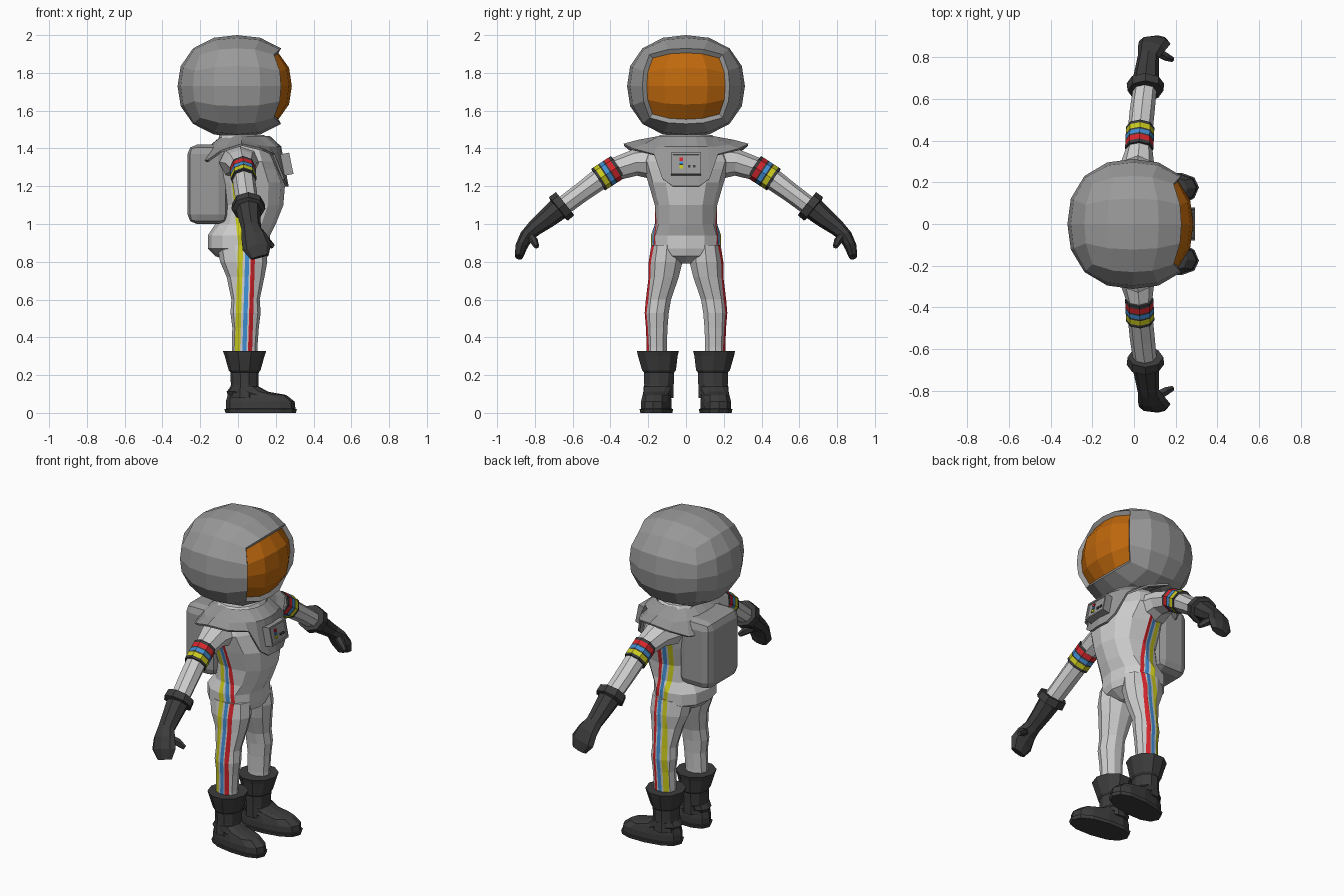
import bpy, bmesh, math
from mathutils import Vector, Matrix

cube = bpy.data.objects.get("Cube")
if cube:
    bpy.data.objects.remove(cube, do_unlink=True)


def material(name, rgb):
    m = bpy.data.materials.new(name)
    m.use_nodes = True
    m.diffuse_color = (*rgb, 1)
    m.node_tree.nodes["Principled BSDF"].inputs["Base Color"].default_value = (*rgb, 1)
    return m


suit = material("suit white", (0.60, 0.60, 0.60))
shell = material("shell gray", (0.32, 0.32, 0.32))
black = material("rubber black", (0.045, 0.045, 0.045))
amber = material("visor amber", (0.52, 0.14, 0.004))
red = material("stripe red", (0.68, 0.018, 0.025))
blue = material("stripe blue", (0.05, 0.27, 0.66))
yellow = material("stripe yellow", (0.58, 0.58, 0.012))


def finish(bm, name, mats):
    bmesh.ops.recalc_face_normals(bm, faces=bm.faces)
    me = bpy.data.meshes.new(name)
    bm.to_mesh(me)
    bm.free()
    for m in mats:
        me.materials.append(m)
    ob = bpy.data.objects.new(name, me)
    bpy.context.collection.objects.link(ob)
    return ob


def spow(v, e):
    return math.copysign(abs(v) ** e, v)


def loft(rings, sides, side=1, power=2.0, upright=False, ref=(1, 0, 0)):
    """Skin rounded rings (x, y, z, radius_u, radius_v) along their path."""
    bm = bmesh.new()
    centres = [Vector((r[0], r[1] * side, r[2])) for r in rings]
    loops = []
    for i, r in enumerate(rings):
        t = centres[min(i + 1, len(rings) - 1)] - centres[max(i - 1, 0)]
        t = Vector((0, 0, 1)) if upright else t.normalized()
        u = Vector(ref)
        u = (u - t * u.dot(t)).normalized()
        v = t.cross(u)
        loop = []
        for k in range(sides):
            a = math.tau * k / sides
            loop.append(bm.verts.new(centres[i] + u * r[3] * spow(math.cos(a), 2 / power)
                                     + v * r[4] * spow(math.sin(a), 2 / power)))
        loops.append(loop)
    for i, (a, b) in enumerate(zip(loops, loops[1:])):
        for k in range(sides):
            n = (k + 1) % sides
            f = bm.faces.new((a[k], a[n], b[n], b[k]))
            f.material_index = i
    for cap in (loops[0], loops[-1]):
        bm.faces.new(cap)
    return bm


def plain(bm):
    for f in bm.faces:
        f.material_index = 0
    return bm


STRIPES = [(0.0, 0.028), (0.04, 0.062), (0.07, 0.092)]


def add_stripes(bm, slope, top, out):
    """Cut three side stripes and colour the outward faces between the cuts."""
    plain(bm)
    for s in (e for pair in STRIPES for e in pair):
        bmesh.ops.bisect_plane(bm, geom=bm.verts[:] + bm.edges[:] + bm.faces[:],
                               plane_co=(s, 0, 0.9), plane_no=(1, 0, -slope))
    bmesh.ops.bisect_plane(bm, geom=bm.verts[:] + bm.edges[:] + bm.faces[:],
                           plane_co=(0, 0, top), plane_no=(0, 0, 1))
    bmesh.ops.recalc_face_normals(bm, faces=bm.faces)
    for f in bm.faces:
        c = f.calc_center_median()
        x = c.x - slope * (c.z - 0.9)
        if c.z < top and out(f.normal.y) > 0.4:
            for i, (lo, hi) in enumerate(STRIPES):
                if lo < x < hi:
                    f.material_index = i + 1


stripe_mats = [suit, yellow, blue, red]

# Torso and pelvis
torso = loft([(0.04, 0, 0.79, 0.05, 0.03), (0.02, 0, 0.83, 0.14, 0.13),
              (0.005, 0, 0.87, 0.165, 0.185), (0.005, 0, 0.94, 0.165, 0.185),
              (0.04, 0, 1.0, 0.16, 0.165), (0.065, 0, 1.1, 0.175, 0.165),
              (0.06, 0, 1.22, 0.19, 0.2), (0.04, 0, 1.33, 0.165, 0.235),
              (0.03, 0, 1.41, 0.14, 0.2), (0.02, 0, 1.47, 0.12, 0.14)],
             12, power=2.2, upright=True)
add_stripes(torso, -0.1, 1.29, abs)
finish(torso, "torso", stripe_mats)

# Helmet: rounded cube whose +x side is the sunken visor
bm = bmesh.new()
bmesh.ops.create_cube(bm, size=2)
bmesh.ops.subdivide_edges(bm, edges=bm.edges[:], cuts=3, use_grid_fill=True)
front = [f for f in bm.faces if f.calc_center_median().x > 0.99]
for v in bm.verts:
    d = Vector([math.tan(c * math.pi / 4) for c in v.co])
    d /= sum(abs(c) ** 2.3 for c in d) ** (1 / 2.3)
    v.co = Vector((d.x * 0.315 - 0.005, d.y * 0.312, d.z * 0.27 + 1.73))
bmesh.ops.recalc_face_normals(bm, faces=bm.faces)
bmesh.ops.inset_region(bm, faces=front, thickness=0.012, depth=-0.025)
for f in front:
    f.material_index = 1
finish(bm, "helmet", [shell, amber])

# Shoulder yoke: neck ring draped to a hem with a front bib and side wings
half = [(0.268, 0, 1.2), (0.262, 0.07, 1.2), (0.245, 0.125, 1.24), (0.195, 0.17, 1.37),
        (0.13, 0.28, 1.4), (0.02, 0.33, 1.425), (-0.09, 0.29, 1.39),
        (-0.16, 0.2, 1.34), (-0.2, 0.1, 1.33), (-0.2, 0, 1.34)]
hem = half + [(x, -y, z) for x, y, z in half[-2:0:-1]]
bm = bmesh.new()
rows = [[], [], []]
for k, p in enumerate(hem):
    a = math.tau * k / len(hem)
    h = Vector(p)
    n = Vector((0.04 + 0.13 * math.cos(a), 0.15 * math.sin(a), 1.465))
    m = n.lerp(h, 0.6)
    m.z = max(h.z + 0.02, 1.41)
    for row, co in zip(rows, (n, m, h)):
        row.append(bm.verts.new(co))
for a, b in zip(rows, rows[1:]):
    for k in range(len(hem)):
        n = (k + 1) % len(hem)
        bm.faces.new((a[k], b[k], b[n], a[n]))
yoke = finish(bm, "shoulder_yoke", [shell])
mod = yoke.modifiers.new("thickness", "SOLIDIFY")
mod.thickness = 0.012


def box(name, size, matrix, mat, bevel=0.0, segments=1):
    bm = bmesh.new()
    bmesh.ops.create_cube(bm, size=1, matrix=Matrix.Diagonal((*size, 1)))
    if bevel:
        bmesh.ops.bevel(bm, geom=bm.edges[:], offset=bevel, segments=segments,
                        affect="EDGES", profile=0.5)
    bm.transform(matrix)
    return finish(bm, name, [mat])


# Backpack
box("backpack", (0.215, 0.32, 0.42), Matrix.Translation((-0.16, 0, 1.21)), shell, 0.05, 2)

# Chest control box with sunken panel, lights and buttons
place = Matrix.Translation((0.25, 0, 1.315)) @ Matrix.Rotation(-0.2, 4, "Y")
bm = bmesh.new()
bmesh.ops.create_cube(bm, size=1, matrix=Matrix.Diagonal((0.066, 0.16, 0.115, 1)))
panel = [f for f in bm.faces if f.normal.x > 0.9]
bmesh.ops.inset_region(bm, faces=panel, thickness=0.014, depth=0)
bmesh.ops.inset_region(bm, faces=panel, thickness=0.003, depth=-0.006)
bm.transform(place)
finish(bm, "chest_box", [shell])
for name, y, z, w, h, mat in [("red_light", -0.025, 0.022, 0.018, 0.018, red),
                              ("blue_light", -0.025, 0.002, 0.018, 0.014, blue),
                              ("yellow_light", -0.025, -0.018, 0.018, 0.018, yellow),
                              ("inner_button", 0.018, -0.016, 0.014, 0.014, black),
                              ("outer_button", 0.044, -0.016, 0.014, 0.014, black)]:
    box(name, (0.008, w, h), place @ Matrix.Translation((0.029, y, z)), mat)

for side, label in ((1, "left"), (-1, "right")):
    # Leg with side stripes
    leg = loft([(0.035, 0.155, 0.28, 0.068, 0.056), (0.035, 0.155, 0.35, 0.068, 0.056),
                (0.04, 0.155, 0.45, 0.07, 0.06), (0.04, 0.155, 0.53, 0.08, 0.067),
                (0.04, 0.146, 0.6, 0.075, 0.07), (0.04, 0.118, 0.72, 0.1, 0.084),
                (0.03, 0.108, 0.8, 0.125, 0.094), (0.02, 0.1, 0.89, 0.13, 0.088)],
               10, side, upright=True)
    add_stripes(leg, 0.03, 0.95, lambda ny: ny * side)
    finish(leg, label + "_leg", stripe_mats)

    # Boot shaft with flared cuff
    shaft = loft([(0.035, 0.147, 0.08, 0.08, 0.085), (0.035, 0.143, 0.15, 0.073, 0.082),
                  (0.035, 0.142, 0.215, 0.075, 0.084), (0.035, 0.143, 0.225, 0.084, 0.094),
                  (0.035, 0.149, 0.3, 0.105, 0.11), (0.035, 0.149, 0.328, 0.115, 0.117)],
                 10, side, upright=True)
    finish(plain(shaft), label + "_boot_shaft", [black])

    # Foot, turned slightly outward
    foot = loft([(0.12, 0.15, 0, 0.186, 0.084), (0.12, 0.15, 0.02, 0.192, 0.088),
                 (0.12, 0.15, 0.022, 0.184, 0.08), (0.118, 0.15, 0.06, 0.182, 0.08),
                 (0.1, 0.15, 0.095, 0.155, 0.074), (0.05, 0.15, 0.112, 0.11, 0.076),
                 (0.035, 0.147, 0.14, 0.074, 0.08)], 12, side, 2.4, True)
    for v in foot.verts:
        v.co.y += side * 0.1 * (v.co.x - 0.05)
    finish(plain(foot), label + "_foot", [black])

    # Arm
    arm = loft([(0.01, 0.17, 1.325, 0.11, 0.09), (0.015, 0.27, 1.325, 0.085, 0.07),
                (0.025, 0.36, 1.295, 0.064, 0.062), (0.027, 0.42, 1.265, 0.06, 0.06),
                (0.04, 0.55, 1.17, 0.06, 0.052), (0.055, 0.67, 1.08, 0.056, 0.05)], 8, side)
    finish(plain(arm), label + "_arm", [suit])

    # Coloured arm bands with dark edges
    start, end = Vector((0.025, 0.36, 1.303)), Vector((0.03, 0.465, 1.235))
    stops = (0, 0.14, 0.36, 0.43, 0.6, 0.67, 0.88, 1)
    bands = loft([(*start.lerp(end, s), 0.068, 0.068) for s in stops], 8, side)
    finish(bands, label + "_arm_bands", [black, red, black, blue, black, yellow, black])

    # Glove: flange, gauntlet and mitten hand
    glove = loft([(0.055, 0.64, 1.108, 0.086, 0.078), (0.055, 0.675, 1.08, 0.09, 0.08),
                  (0.056, 0.68, 1.076, 0.066, 0.06), (0.062, 0.74, 1.026, 0.058, 0.052),
                  (0.07, 0.805, 0.975, 0.052, 0.042), (0.085, 0.845, 0.935, 0.068, 0.036),
                  (0.1, 0.872, 0.88, 0.078, 0.032), (0.115, 0.885, 0.825, 0.05, 0.022)],
                 8, side)
    finish(plain(glove), label + "_glove", [black])

    # Thumb
    thumb = loft([(0.1, 0.835, 0.94, 0.025, 0.025), (0.15, 0.805, 0.91, 0.024, 0.022),
                  (0.185, 0.79, 0.88, 0.014, 0.013)], 6, side, ref=(0, 0, 1))
    finish(plain(thumb), label + "_thumb", [black])
